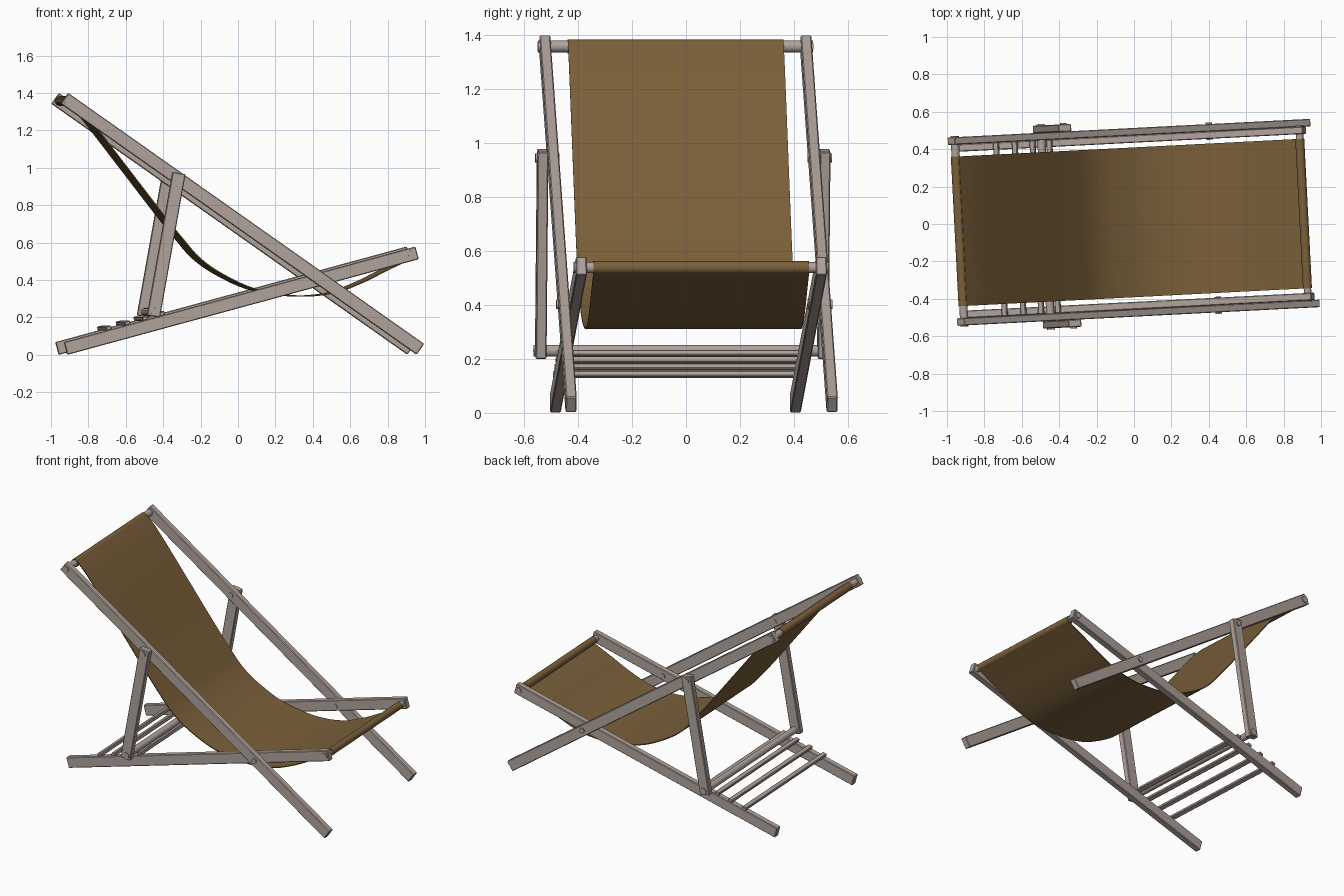
import bpy, bmesh, math
from mathutils import Matrix, Vector

if "Cube" in bpy.data.objects:
    bpy.data.objects.remove(bpy.data.objects["Cube"])

# whole chair is turned slightly about z
PLACE = Matrix.Translation((0, 0.009, 0)) @ Matrix.Rotation(math.radians(2.95), 4, 'Z')

def material(name, rgb):
    m = bpy.data.materials.new(name)
    m.diffuse_color = (*rgb, 1)
    m.use_nodes = True
    m.node_tree.nodes["Principled BSDF"].inputs["Base Color"].default_value = m.diffuse_color
    return m

WOOD = material("weathered wood", (0.44, 0.37, 0.335))
CLOTH = material("brown canvas", (0.20, 0.118, 0.043))

def finish(name, bm, mat, smooth=False):
    bmesh.ops.recalc_face_normals(bm, faces=bm.faces[:])
    bm.transform(PLACE)
    me = bpy.data.meshes.new(name)
    bm.to_mesh(me)
    bm.free()
    me.materials.append(mat)
    ob = bpy.data.objects.new(name, me)
    bpy.context.collection.objects.link(ob)
    if smooth:
        bpy.context.view_layer.objects.active = ob
        ob.select_set(True)
        bpy.ops.object.shade_smooth_by_angle(angle=math.radians(35))
        ob.select_set(False)
    return ob

def beam(name, a, b, y, width=0.07, thick=0.04):
    """Flat bar between two (x, z) points in the side plane."""
    d = Vector((b[0] - a[0], 0, b[1] - a[1]))
    mid = Vector(((a[0] + b[0]) / 2, y, (a[1] + b[1]) / 2))
    rot = Matrix.Rotation(-math.atan2(d.z, d.x), 4, 'Y')
    bm = bmesh.new()
    bmesh.ops.create_cube(bm, size=1, matrix=Matrix.Translation(mid) @ rot
                          @ Matrix.Diagonal((d.length, thick, width, 1)))
    bmesh.ops.bevel(bm, geom=bm.edges[:], offset=0.004, segments=1, affect='EDGES')
    finish(name, bm, WOOD)

def dowel(name, x, z, y0, y1, r, mat=WOOD):
    """Round bar running across the chair."""
    bm = bmesh.new()
    bmesh.ops.create_cone(bm, cap_ends=True, segments=20, radius1=r, radius2=r, depth=y1 - y0,
                          matrix=Matrix.Translation((x, (y0 + y1) / 2, z))
                          @ Matrix.Rotation(math.pi / 2, 4, 'X'))
    finish(name, bm, mat, True)

# side frames: back rails, seat rails, props and pivot bolts
for s, side in ((-1, "near"), (1, "far")):
    beam("back_rail_" + side, (-0.954, 1.371), (0.951, 0.030), 0.484 * s)
    beam("seat_rail_" + side, (-0.946, 0.034), (0.935, 0.545), 0.445 * s)
    beam("prop_" + side, (-0.480, 0.205), (-0.343, 0.972), 0.523 * s)
    for name, x, z, a, b in (("frame_bolt_", 0.427, 0.402, 0.42, 0.512),
                             ("prop_bolt_", -0.350, 0.944, 0.46, 0.55)):
        y0, y1 = sorted((a * s, b * s))
        dowel(name + side, x, z, y0, y1, 0.017)

# cross bars
TOP, FRONT = (-0.934, 1.357), (0.908, 0.538)
dowel("top_bar", *TOP, -0.51, 0.51, 0.022)
dowel("front_bar", *FRONT, -0.472, 0.472, 0.02)
dowel("prop_bar", -0.472, 0.23, -0.55, 0.55, 0.022)

# rest slats lying on the seat rails
for i, x in enumerate((-0.715, -0.615, -0.52, -0.43)):
    z = 0.034 + (x + 0.946) * 0.2717 + 0.046
    beam("rest_slat_%d" % (i + 1), (x - 0.0145, z - 0.004), (x + 0.0145, z + 0.004),
         0, width=0.022, thick=0.93)

# canvas sling: smooth curve through a few profile points
pts = [Vector(p) for p in ((-0.955, 1.378), (-0.82, 1.268), (-0.62, 1.01), (-0.42, 0.75),
       (-0.313, 0.617), (-0.222, 0.515), (-0.10, 0.43), (0.078, 0.35), (0.30, 0.315),
       (0.49, 0.330), (0.65, 0.388), (0.77, 0.448), (0.915, 0.518))]
pts[0] = Vector((-0.918, 1.376))
path = []
for i in range(len(pts) - 1):
    p0, p1, p2, p3 = pts[max(i - 1, 0)], pts[i], pts[i + 1], pts[min(i + 2, len(pts) - 1)]
    for k in range(4):
        t = k / 4
        path.append(0.5 * (2 * p1 + (p2 - p0) * t + (2 * p0 - 5 * p1 + 4 * p2 - p3) * t * t
                           + (3 * p1 - p0 - 3 * p2 + p3) * t ** 3))
path.append(pts[-1])
bm = bmesh.new()
HALF = 0.40
rows = []
for i, p in enumerate(path):
    d = (path[min(i + 1, len(path) - 1)] - path[max(i - 1, 0)]).normalized()
    n = Vector((-d.y, d.x)) * 0.003
    rows.append([bm.verts.new((q.x, y, q.y)) for q, y in
                 ((p + n, -HALF), (p + n, HALF), (p - n, HALF), (p - n, -HALF))])
for a, b in zip(rows, rows[1:]):
    for k in range(4):
        j = (k + 1) % 4
        bm.faces.new((a[k], a[j], b[j], b[k]))
bm.faces.new(rows[0])
bm.faces.new(rows[-1][::-1])
finish("canvas_sling", bm, CLOTH, True)

# canvas sleeves wrapped round the two bars
dowel("canvas_sleeve_top", *TOP, -HALF, HALF, 0.026, CLOTH)
dowel("canvas_sleeve_front", *FRONT, -HALF, HALF, 0.024, CLOTH)
